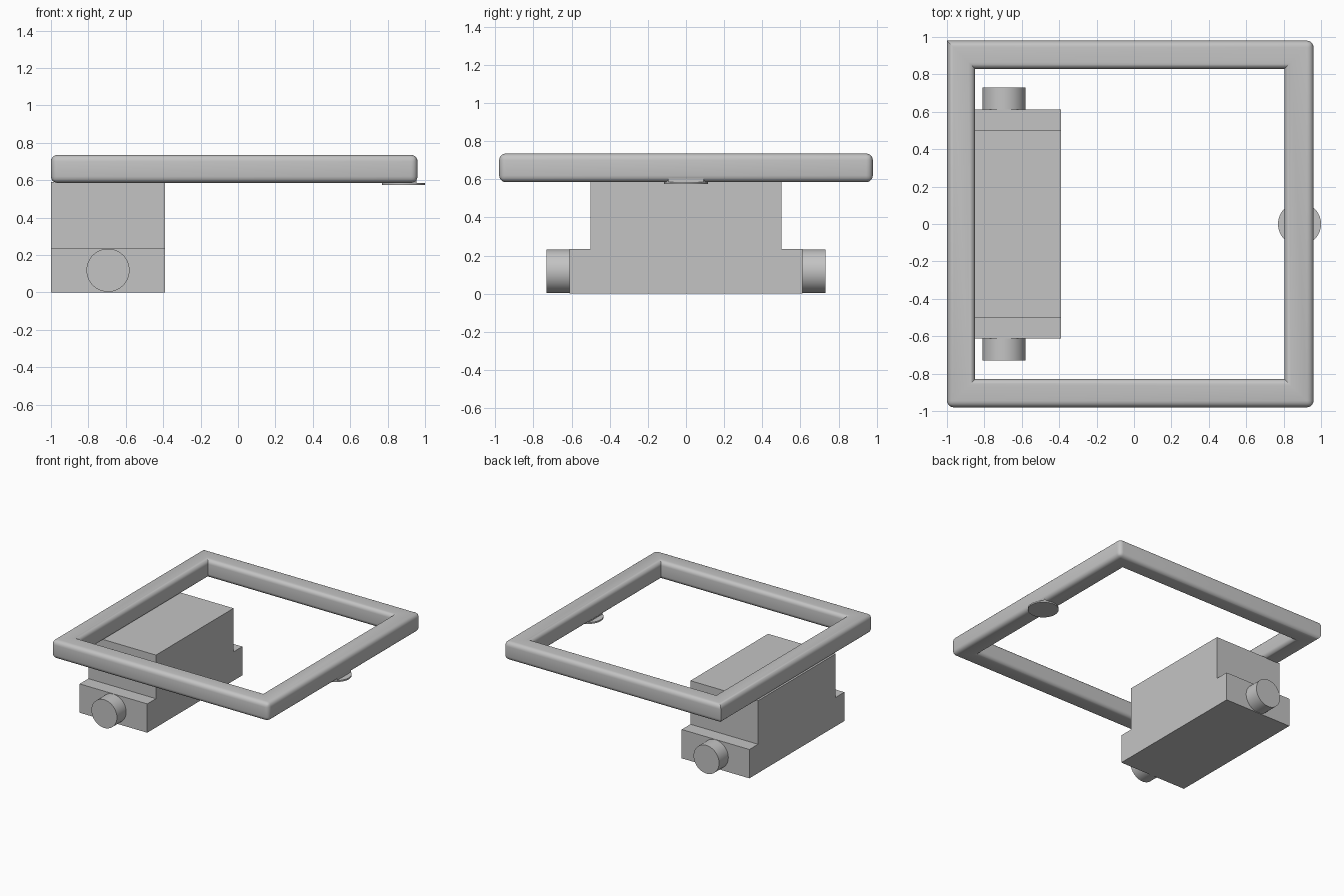
import bpy, bmesh
from math import cos, sin, pi, radians
from mathutils import Matrix

if "Cube" in bpy.data.objects:
    bpy.data.objects.remove(bpy.data.objects["Cube"])

grey = bpy.data.materials.new("plain_grey")
grey.use_nodes = True
colour = (0.55, 0.55, 0.55, 1)
grey.diffuse_color = colour
grey.node_tree.nodes["Principled BSDF"].inputs["Base Color"].default_value = colour


def finish(name, bm, smooth=False):
    """Turn a bmesh into a named, coloured object."""
    bmesh.ops.recalc_face_normals(bm, faces=bm.faces[:])
    mesh = bpy.data.meshes.new(name)
    bm.to_mesh(mesh)
    bm.free()
    obj = bpy.data.objects.new(name, mesh)
    bpy.context.collection.objects.link(obj)
    mesh.materials.append(grey)
    if smooth:
        bpy.ops.object.select_all(action='DESELECT')
        obj.select_set(True)
        bpy.context.view_layer.objects.active = obj
        bpy.ops.object.shade_smooth_by_angle(angle=radians(35))
    return obj


def prism(name, points, offset):
    """Extrude a closed outline along an offset."""
    bm = bmesh.new()
    face = bm.faces.new([bm.verts.new(p) for p in points])
    extruded = bmesh.ops.extrude_face_region(bm, geom=[face])
    verts = [v for v in extruded["geom"] if isinstance(v, bmesh.types.BMVert)]
    bmesh.ops.translate(bm, verts=verts, vec=offset)
    return finish(name, bm)


def cylinder(name, centre, radius, depth, rotation=Matrix()):
    bm = bmesh.new()
    bmesh.ops.create_cone(bm, cap_ends=True, segments=64, radius1=radius,
                          radius2=radius, depth=depth,
                          matrix=Matrix.Translation(centre) @ rotation)
    return finish(name, bm, True)


# Rectangular ring with rounded bars
bm = bmesh.new()
z0, z1 = 0.585, 0.735


def ring(xa, xb, y, z):
    return [bm.verts.new((px, py, z))
            for px, py in ((xa, -y), (xb, -y), (xb, y), (xa, y))]


loops = [ring(-1, 0.96, 0.98, z0), ring(-1, 0.96, 0.98, z1),
         ring(-0.85, 0.805, 0.83, z1), ring(-0.85, 0.805, 0.83, z0)]
for a, b in zip(loops, loops[1:] + loops[:1]):
    for i in range(4):
        j = (i + 1) % 4
        bm.faces.new((a[i], a[j], b[j], b[i]))


def is_rounded(edge):
    p, q = (v.co for v in edge.verts)
    if abs(p.z - q.z) > 0.01:  # outer uprights, except the sharp back left one
        return abs(p.y) > 0.9 and not (p.x < 0 and p.y > 0)
    return abs(p.x - q.x) < 0.01 or abs(p.y - q.y) < 0.01  # skip mitre seams


bmesh.ops.bevel(bm, geom=[e for e in bm.edges if is_rounded(e)], offset=0.035,
                segments=5, profile=0.5, affect='EDGES', clamp_overlap=True)
finish("ring_frame", bm, True)

# Stepped block
half = [(0.612, 0), (0.612, 0.235), (0.5, 0.235), (0.5, 0.59)]
outline = half + [(-y, z) for y, z in reversed(half)]
prism("stepped_block", [(-1, y, z) for y, z in outline], (0.61, 0, 0))

# Round end pegs
for side, y in (("front", -0.67), ("back", 0.67)):
    cylinder(side + "_peg", (-0.695, y, 0.118), 0.115, 0.122,
             Matrix.Rotation(pi / 2, 4, 'X'))

# Thin disc under the right bar, with its seat trimmed to the bar width
cylinder("disc", (0.885, 0, 0.58), 0.115, 0.012)
arc = [2 * pi * i / 48 for i in range(48)]
seat = [(0.885 + 0.115 * cos(a), 0.115 * sin(a), 0.58) for a in arc]
seat = [p for p in seat if 0.808 < p[0] < 0.958]
seat.sort(key=lambda p: (p[1] < 0, p[0] if p[1] < 0 else -p[0]))
prism("disc_seat", seat, (0, 0, 0.04))
